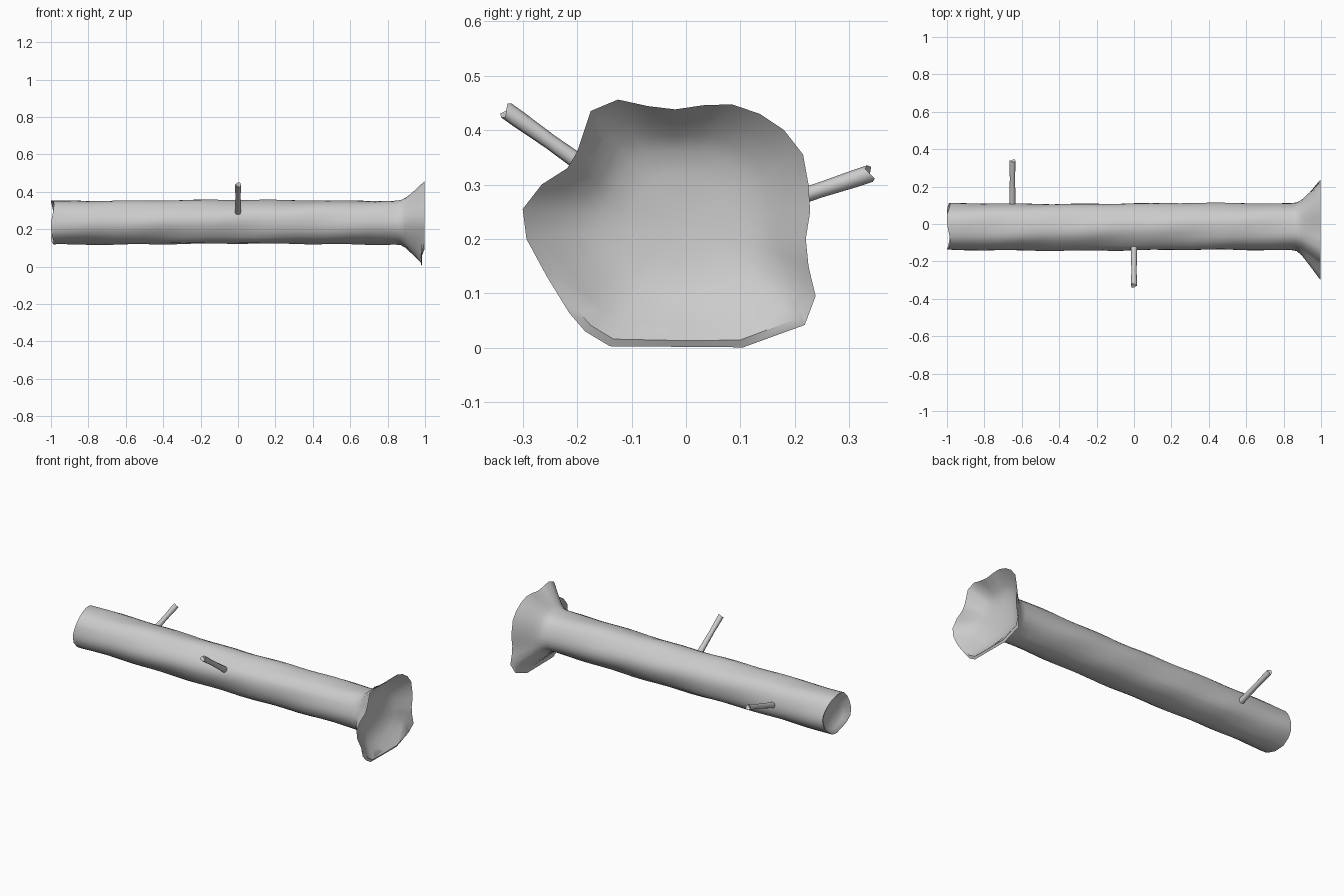
import bpy, bmesh, math
from mathutils import Vector

cube = bpy.data.objects.get("Cube")
if cube:
    bpy.data.objects.remove(cube)

bark = bpy.data.materials.new("grey_bark")
bark.use_nodes = True
GREY = (0.6, 0.6, 0.6, 1)
bark.diffuse_color = GREY
bark.node_tree.nodes["Principled BSDF"].inputs["Base Color"].default_value = GREY

CY, CZ = -0.015, 0.237   # trunk axis

# Uneven outline of the flared root end (y, z)
RIM = [(.225, .30), (.215, .355), (.18, .40), (.135, .43), (.085, .447), (.035, .446),
       (-.02, .438), (-.07, .444), (-.125, .456), (-.175, .435), (-.2, .36), (-.218, .33),
       (-.265, .30), (-.3, .255), (-.293, .2), (-.255, .13), (-.215, .065), (-.185, .03),
       (-.14, .003), (-.02, .002), (.105, .001), (.218, .042), (.238, .095), (.225, .15),
       (.22, .2), (.228, .25)]


def finish(name, bm):
    bmesh.ops.recalc_face_normals(bm, faces=bm.faces)
    mesh = bpy.data.meshes.new(name)
    bm.to_mesh(mesh)
    bm.free()
    obj = bpy.data.objects.new(name, mesh)
    bpy.context.collection.objects.link(obj)
    mesh.materials.append(bark)
    bpy.ops.object.select_all(action='DESELECT')
    bpy.context.view_layer.objects.active = obj
    obj.select_set(True)
    bpy.ops.object.shade_smooth_by_angle(angle=math.radians(50))
    return obj


def skin(bm, rings, ends):
    """Bridge rings of points and close each end with a fan."""
    rows = [[bm.verts.new(p) for p in ring] for ring in rings]
    n = len(rows[0])
    for a, b in zip(rows, rows[1:]):
        for i in range(n):
            bm.faces.new((a[i], a[(i + 1) % n], b[(i + 1) % n], b[i]))
    for row, tip in ((rows[0], ends[0]), (rows[-1], ends[1])):
        centre = bm.verts.new(tip)
        for i in range(n):
            bm.faces.new((row[i], row[(i + 1) % n], centre))


def trunk_ring(x, scale=1.0, flare=0.0, ripple=0.0):
    ring = []
    for y, z in RIM:
        dy, dz = y - CY, z - CZ
        a = math.atan2(dz, dy)
        r = 0.121 + 0.004 * math.cos(2 * a) + 0.003 * math.sin(5 * a + 4 * x)
        r += 0.002 * math.sin(17 * x + 3 * a)
        r *= scale
        r += (math.hypot(dy, dz) - r) * flare
        px = x + ripple * math.sin(3 * a + 1) - 0.02 * max(0, flare - 0.9) * 10 * (dz < -0.15)
        ring.append((px, CY + r * math.cos(a), CZ + r * math.sin(a)))
    return ring


# Log: hollowed cut end, wavering trunk, flared root end with a dished mouth
rings = [trunk_ring(-0.955, 0.55), trunk_ring(-0.97, 0.8),
         trunk_ring(-0.99, 0.95, ripple=0.006), trunk_ring(-0.992, 1.0, ripple=0.008)]
rings += [trunk_ring(-0.96 + 1.8 * i / 24) for i in range(25)]
rings += [trunk_ring(x, 1, f) for x, f in
          ((0.87, 0.03), (0.895, 0.16), (0.92, 0.36), (0.95, 0.6), (0.98, 0.86), (0.998, 1.0))]
rings += [trunk_ring(x, 1, f) for x, f in ((0.985, 0.9), (0.96, 0.68), (0.93, 0.4), (0.91, 0.1))]
rings.append(trunk_ring(0.9, 0.7))
bm = bmesh.new()
skin(bm, rings, ((-0.945, CY, CZ), (0.895, 0, 0.23)))
finish("log_trunk", bm)


def twig(name, root, tip):
    """Thin cut twig, slightly wider at its foot and its end."""
    root, tip = Vector(root), Vector(tip)
    axis = tip - root
    side = Vector((1, 0, 0))
    up = axis.normalized().cross(side)
    rings = []
    for t, r in ((0, 0.018), (0.3, 0.016), (0.65, 0.014), (0.9, 0.016), (1, 0.016)):
        ring = []
        for i in range(8):
            a = math.tau * i / 8
            skew = axis * (0.02 * math.sin(2 * a) if t == 1 else 0)
            ring.append(root + axis * t + skew + r * (side * math.cos(a) + up * math.sin(a)))
        rings.append(ring)
    bm = bmesh.new()
    skin(bm, rings, (root, tip - axis * 0.04))
    finish(name, bm)


twig("front_twig", (0, -0.1, 0.272), (0, -0.33, 0.436))
twig("back_twig", (-0.65, 0.07, 0.232), (-0.65, 0.338, 0.32))
